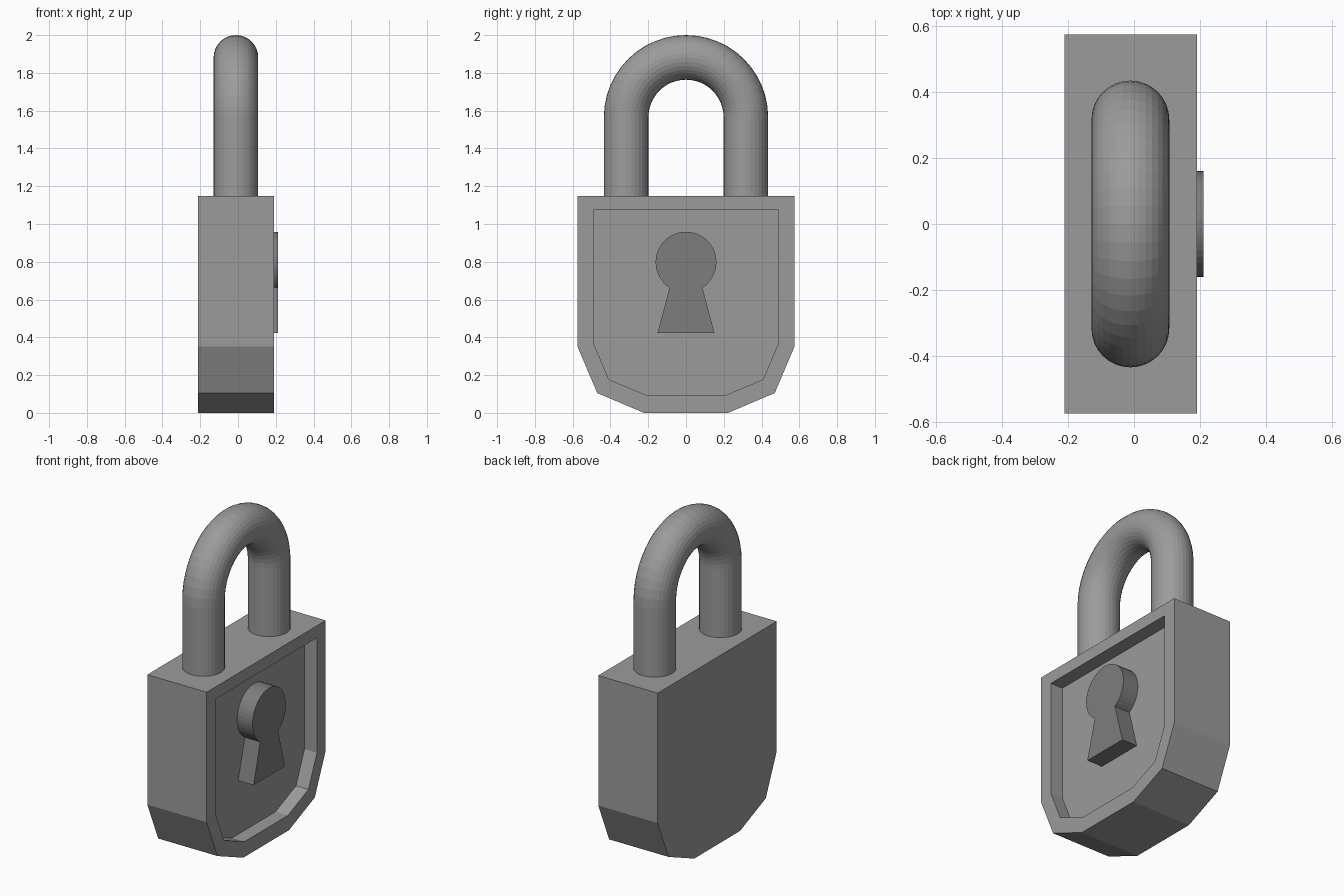
import bpy, bmesh
from math import sin, cos, pi, asin

if "Cube" in bpy.data.objects:
    bpy.data.objects.remove(bpy.data.objects["Cube"])


def grey(name, value):
    mat = bpy.data.materials.new(name)
    mat.diffuse_color = (value, value, value, 1)
    mat.use_nodes = True
    mat.node_tree.nodes["Principled BSDF"].inputs["Base Color"].default_value = mat.diffuse_color
    return mat


def loft(name, rings, mat):
    """Skin a series of equal-length point rings and cap both ends."""
    bm = bmesh.new()
    loops = [[bm.verts.new(p) for p in ring] for ring in rings]
    for a, b in zip(loops, loops[1:]):
        n = len(a)
        for i in range(n):
            j = (i + 1) % n
            bm.faces.new((a[i], a[j], b[j], b[i]))
    bm.faces.new(loops[0])
    bm.faces.new(loops[-1])
    bmesh.ops.recalc_face_normals(bm, faces=bm.faces)
    mesh = bpy.data.meshes.new(name)
    bm.to_mesh(mesh)
    bm.free()
    mesh.materials.append(mat)
    obj = bpy.data.objects.new(name, mesh)
    bpy.context.collection.objects.link(obj)
    return obj


def mirrored(half):
    """Close a right-hand (y, z) profile with its mirror image."""
    return half + [(-y, z) for y, z in reversed(half)]


def at_x(profile, x):
    return [(x, y, z) for y, z in profile]


METAL, DARK = grey("metal", 0.33), grey("dark_metal", 0.205)
BACK, FRONT, FLOOR, KEY_FACE = -0.211, 0.191, 0.107, 0.211

# Body: chamfered shield with a recessed front panel
outer = mirrored([(0.575, 1.147), (0.575, 0.352), (0.47, 0.105), (0.222, 0.0)])
inner = mirrored([(0.49, 1.073), (0.49, 0.37), (0.408, 0.177), (0.21, 0.094)])
loft("lock_body", [at_x(outer, BACK), at_x(outer, FRONT),
                   at_x(inner, FRONT), at_x(inner, FLOOR)], METAL)

# Raised keyhole: round head over a flared foot
R, ZC, NECK, SEG = 0.161, 0.798, 0.087, 18
start = -pi / 2 + asin(NECK / R)
head = []
for i in range(SEG):
    a = pi / 2 + (start - pi / 2) * (i + 0.5) / (SEG - 0.5)
    head.append((R * cos(a), ZC + R * sin(a)))
keyhole = mirrored(head + [(0.151, 0.422)])
loft("keyhole", [at_x(keyhole, FLOOR - 0.005), at_x(keyhole, KEY_FACE)], DARK)

# Shackle: faceted round bar swept along two legs and a half-circle arch
BAR, BEND, XC, ARC_Z = 0.118, 0.317, -0.011, 1.565
ARCH, SIDES = 24, 32


def bar_ring(angle, z):
    ring = []
    for k in range(SIDES):
        t = 2 * pi * k / SIDES
        r = BEND + BAR * cos(t)
        ring.append((XC + BAR * sin(t), r * cos(angle), z + r * sin(angle)))
    return ring


arch = [bar_ring(pi * i / ARCH, ARC_Z) for i in range(ARCH + 1)]
loft("shackle", [bar_ring(0, 1.12)] + arch + [bar_ring(pi, 1.12)], METAL)
